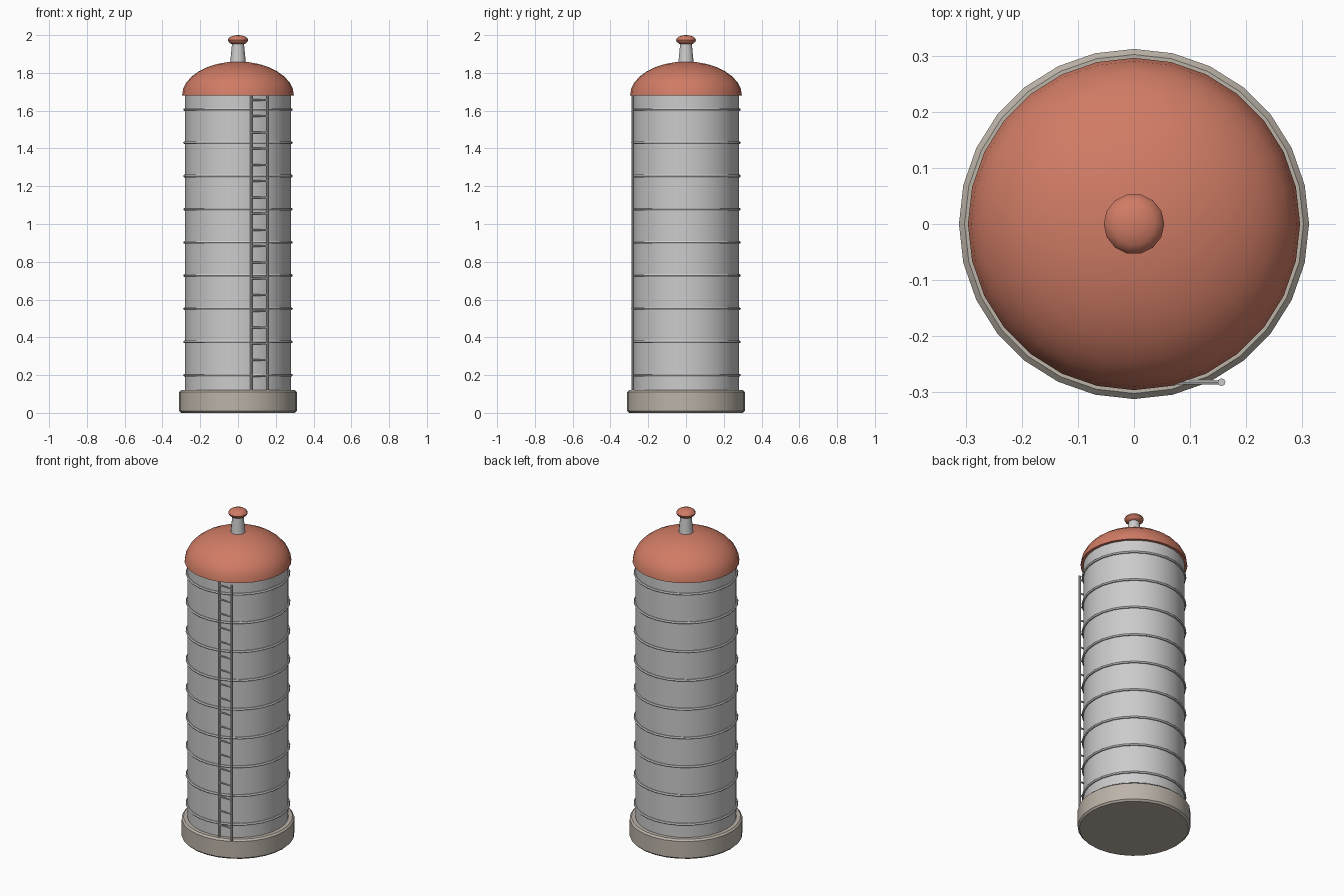
import bpy, bmesh
from math import sin, cos, pi
from mathutils import Vector

if "Cube" in bpy.data.objects:
    bpy.data.objects.remove(bpy.data.objects["Cube"])


def material(name, color):
    m = bpy.data.materials.new(name)
    m.diffuse_color = (*color, 1)
    m.use_nodes = True
    m.node_tree.nodes["Principled BSDF"].inputs["Base Color"].default_value = m.diffuse_color
    return m


RED = material("red_paint", (0.63, 0.2, 0.13))
STONE = material("stone", (0.5, 0.45, 0.39))


def finish(name, bm, mat=None):
    bmesh.ops.recalc_face_normals(bm, faces=bm.faces)
    me = bpy.data.meshes.new(name)
    bm.to_mesh(me)
    bm.free()
    ob = bpy.data.objects.new(name, me)
    bpy.context.collection.objects.link(ob)
    if mat:
        me.materials.append(mat)
    bpy.ops.object.select_all(action='DESELECT')
    ob.select_set(True)
    bpy.context.view_layer.objects.active = ob
    bpy.ops.object.shade_smooth_by_angle(angle=0.6)
    return ob


def lathe(name, profile, sides, mat=None, closed=False):
    """Revolve (radius, z) points about z; ends are capped or the loop closed."""
    bm = bmesh.new()
    rings = [[bm.verts.new((r * cos(2 * pi * i / sides), r * sin(2 * pi * i / sides), z))
              for i in range(sides)] if r > 0 else [bm.verts.new((0, 0, z))]
             for r, z in profile]
    pairs = list(zip(rings, rings[1:]))
    if closed:
        pairs.append((rings[-1], rings[0]))
    for a, b in pairs:
        for i in range(sides):
            j = (i + 1) % sides
            if len(a) == 1:
                bm.faces.new((a[0], b[j], b[i]))
            elif len(b) == 1:
                bm.faces.new((a[i], a[j], b[0]))
            else:
                bm.faces.new((a[i], a[j], b[j], b[i]))
    if not closed:
        for ring in (rings[0], rings[-1]):
            if len(ring) > 1:
                bm.faces.new(ring)
    return finish(name, bm, mat)


def rod(name, p, q, radius, sides=8):
    p, q = Vector(p), Vector(q)
    bm = bmesh.new()
    bmesh.ops.create_cone(bm, cap_ends=True, segments=sides, radius1=radius,
                          radius2=radius, depth=(q - p).length)
    bm.transform((q - p).to_track_quat('Z', 'Y').to_matrix().to_4x4())
    bmesh.ops.translate(bm, verts=bm.verts, vec=(p + q) / 2)
    return finish(name, bm)


# Foundation with chamfered rims, and the tank wall
lathe("foundation", [(0.302, 0), (0.312, 0.01), (0.312, 0.11), (0.302, 0.12)], 28, STONE)
lathe("tank_wall", [(0.28, 0.1), (0.28, 1.7)], 28)

# Reinforcing hoops
for k in range(9):
    z = 0.2 + k * 0.1757
    lathe(f"hoop_{k + 1}", [(0.282 + 0.008 * cos(a * pi / 3), z + 0.008 * sin(a * pi / 3))
                            for a in range(6)], 28, closed=True)

# Domed roof
lathe("dome_roof", [(0.296 * cos(a * pi / 16), 1.68 + 0.18 * sin(a * pi / 16))
                    for a in range(8)] + [(0, 1.86)], 28, RED)

# Roof vent and its cap
lathe("vent_pipe", [(0.044, 1.83), (0.03, 1.97)], 14)
lathe("vent_cap", [(0, 1.947)] + [(0.054 * sin(a * pi / 8), 1.9735 - 0.0265 * cos(a * pi / 8))
                                  for a in range(1, 8)] + [(0, 2.0)], 14, RED)

# Ladder on the front
for side, x in (("left", 0.07), ("right", 0.156)):
    rod(f"ladder_rail_{side}", (x, -0.282, 0.12), (x, -0.282, 1.68), 0.007)
for k in range(18):
    z = 0.195 + k * 0.086
    rod(f"ladder_rung_{k + 1}", (0.07, -0.282, z), (0.156, -0.282, z), 0.005, 6)
